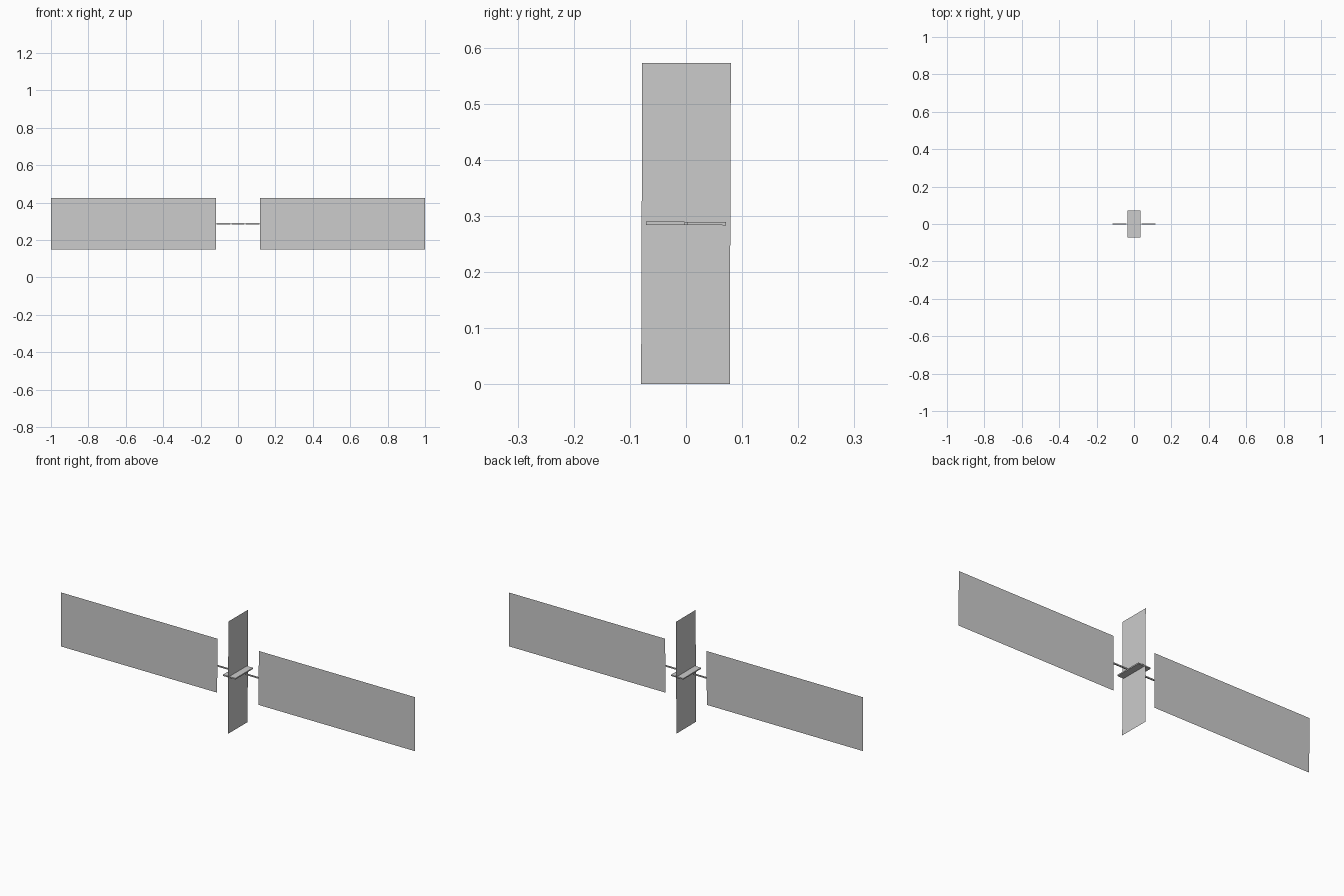
import bpy
from math import pi
from mathutils import Matrix

if "Cube" in bpy.data.objects:
    bpy.data.objects.remove(bpy.data.objects["Cube"])

ZC = 0.287
TILT = Matrix.Translation((0, 0, ZC)) @ Matrix.Rotation(-0.0035, 4, 'X')


def sheet(name, w, h, rot, loc):
    """Single-sided thin panel, w x h, turned into place then tilted."""
    bpy.ops.mesh.primitive_plane_add(size=1)
    ob = bpy.context.object
    ob.name = name
    ob.data.transform(TILT @ Matrix.Translation(loc) @ rot @ Matrix.Diagonal((w, h, 1, 1)))
    return ob


def box(name, size, loc):
    bpy.ops.mesh.primitive_cube_add(size=1)
    ob = bpy.context.object
    ob.name = name
    ob.data.transform(TILT @ Matrix.Translation(loc) @ Matrix.Diagonal((*size, 1)))
    return ob


face_front = Matrix.Rotation(pi / 2, 4, 'X')
face_side = Matrix.Rotation(pi / 2, 4, 'Y')

# Central upright panel and the small plate crossing it
sheet("upright_panel", 0.572, 0.158, face_side, (0, 0, 0))
box("cross_plate", (0.07, 0.143, 0.006), (0, 0, 0))

# Wing panels with their connecting struts
for side, s in (("left", -1), ("right", 1)):
    sheet(f"{side}_wing_panel", 0.883, 0.275, face_front, (s * 0.5585, 0, 0))
    box(f"{side}_strut", (0.075, 0.006, 0.006), (s * 0.0785, 0, 0))
